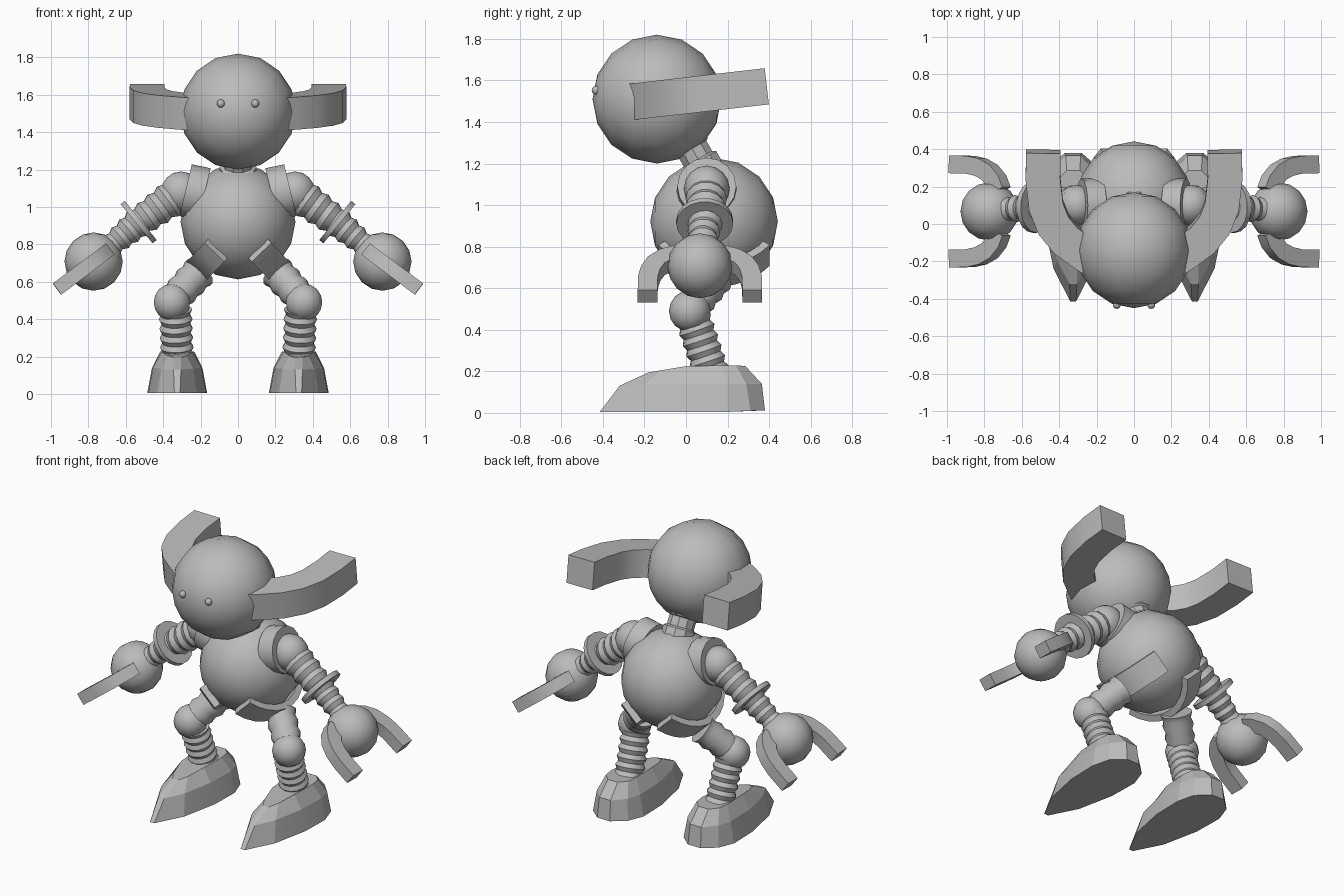
import bpy, bmesh, math
from mathutils import Vector, Matrix

if "Cube" in bpy.data.objects:
    bpy.data.objects.remove(bpy.data.objects["Cube"])

grey = bpy.data.materials.new("grey")
grey.diffuse_color = (0.5, 0.5, 0.5, 1)
grey.use_nodes = True
grey.node_tree.nodes["Principled BSDF"].inputs["Base Color"].default_value = grey.diffuse_color


def finish(name, bm, mirror=True, angle=35):
    """Turn a bmesh into an object, smooth below the angle, mirrored in x."""
    bmesh.ops.recalc_face_normals(bm, faces=bm.faces)
    for f in bm.faces:
        f.smooth = True
    for e in bm.edges:
        e.smooth = e.calc_face_angle(0) < math.radians(angle)
    me = bpy.data.meshes.new(name)
    bm.to_mesh(me)
    bm.free()
    me.materials.append(grey)
    ob = bpy.data.objects.new(name, me)
    bpy.context.collection.objects.link(ob)
    if mirror:
        ob.modifiers.new("mirror", 'MIRROR').use_mirror_merge = False
    return ob


def ball(name, c, r, mirror=True, seg=16, rings=8, rot=0):
    bm = bmesh.new()
    m = Matrix.Translation(c) @ Matrix.Rotation(rot, 4, 'X')
    bmesh.ops.create_uvsphere(bm, u_segments=seg, v_segments=rings, radius=r, matrix=m)
    finish(name, bm, mirror)


def loft(bm, rings):
    """Skin closed rings of equal length and cap both ends."""
    vs = [[bm.verts.new(p) for p in ring] for ring in rings]
    n = len(vs[0])
    for a, b in zip(vs, vs[1:]):
        for i in range(n):
            bm.faces.new((a[i], a[(i + 1) % n], b[(i + 1) % n], b[i]))
    bm.faces.new(vs[0])
    bm.faces.new(vs[-1])


def lathe(name, p0, p1, profile, mirror=True, sides=14, angle=35):
    """Turned part from p0 to p1; profile is (fraction along, radius)."""
    p0, p1 = Vector(p0), Vector(p1)
    q = (p1 - p0).to_track_quat('Z', 'Y')
    rings = []
    for t, r in profile:
        c = p0.lerp(p1, t)
        rings.append([c + q @ Vector((r * math.cos(a), r * math.sin(a), 0))
                      for a in (2 * math.pi * i / sides for i in range(sides))])
    bm = bmesh.new()
    loft(bm, rings)
    finish(name, bm, mirror, angle)


def ribs(n, r0, r1, depth):
    """Bellows profile tapering from r0 to r1."""
    return [(i / (2 * n), r0 + (r1 - r0) * i / (2 * n) - depth * (i % 2))
            for i in range(2 * n + 1)]


def strip(name, origin, u, v, path, width, thick):
    """Rectangular bar swept along a path in the u-v plane."""
    o, u, v = Vector(origin), Vector(u).normalized(), Vector(v).normalized()
    n = u.cross(v)
    pts = [Vector(p) for p in path]
    rings = []
    for i, p in enumerate(pts):
        t = (pts[min(i + 1, len(pts) - 1)] - pts[max(i - 1, 0)]).normalized()
        side = Vector((-t.y, t.x)) * width / 2
        rings.append([o + u * w.x + v * w.y + n * h * thick / 2
                      for w, h in ((p + side, 1), (p - side, 1),
                                   (p - side, -1), (p + side, -1))])
    bm = bmesh.new()
    loft(bm, rings)
    finish(name, bm)


# Head, eyes, torso and neck
ball("head", (0, -0.14, 1.51), 0.31, False, rot=math.pi / 2)
ball("eye", (0.092, -0.432, 1.553), 0.022, seg=10, rings=6)
ball("torso", (0, 0.135, 0.92), 0.307, False, rot=math.pi / 2)
lathe("neck", (0, 0.11, 1.13), (0, -0.02, 1.36),
      [(0, 0.1), (0.36, 0.1), (0.4, 0.082), (0.62, 0.082), (0.64, 0.095), (1, 0.095)],
      False, sides=10, angle=30)

# Curved horns
strip("horn", (0, 0, 1.527), (0, 1, 0.115), (1, 0, 0),
      [(0.39, 0.485), (0.25, 0.487), (0.1, 0.47), (0, 0.43),
       (-0.08, 0.365), (-0.15, 0.27), (-0.2, 0.19)], 0.185, 0.175)

# Shoulder collars and shoulder balls
lathe("shoulder_collar", (0.18, 0.1, 1.066), (0.28, 0.1, 1.09),
      [(0, 0.145), (1, 0.142)], sides=16)
ball("shoulder", (0.305, 0.1, 1.08), 0.11, seg=14)

# Bellows arms with a guard disc at the elbow
lathe("upper_arm", (0.32, 0.1, 1.07), (0.54, 0.09, 0.91), ribs(4, 0.105, 0.085, 0.015))
lathe("elbow_disc", (0.52, 0.09, 0.928), (0.542, 0.09, 0.91), [(0, 0.137), (1, 0.137)], sides=18)
lathe("forearm", (0.54, 0.09, 0.91), (0.72, 0.075, 0.76), ribs(4, 0.085, 0.06, 0.013))

# Hands with a pair of curved claws
hand = (0.772, 0.067, 0.708)
ball("hand", hand, 0.156)
for label, s in (("front", -1), ("back", 1)):
    strip(label + "_claw", hand, (0.8, 0, -0.6), (0, s, 0),
          [(-0.07, 0.11), (-0.045, 0.165), (0.0, 0.21), (0.06, 0.237),
           (0.13, 0.25), (0.245, 0.252)], 0.095, 0.075)

# Hip brackets hugging the lower torso
arc = [math.radians(a) for a in range(-54, 55, 12)]
strip("hip_bracket", (-0.015, 0.135, 0.905), (0.69, 0, -0.72), (0, 1, 0),
      [(0.325 * math.cos(a), 0.312 * math.sin(a)) for a in arc], 0.04, 0.145)

# Legs
lathe("thigh", (0.21, 0.135, 0.65), (0.345, 0.025, 0.505), ribs(3, 0.095, 0.088, 0.012))
ball("knee", (0.353, 0.018, 0.49), 0.1, seg=14)
lathe("shin", (0.335, 0.035, 0.45), (0.325, 0.12, 0.2), ribs(5, 0.09, 0.09, 0.014))

# Boots: stacked plan outlines, each half outline is (half width, y, z)
sole = [(0.015, -0.415, 0.005), (0.105, -0.24, 0.005), (0.155, 0.0, 0.005),
        (0.16, 0.2, 0.005), (0.125, 0.31, 0.01), (0.045, 0.38, 0.012)]
middle = [(0.02, -0.32, 0.13), (0.085, -0.2, 0.135), (0.13, 0.0, 0.14),
          (0.135, 0.2, 0.14), (0.11, 0.29, 0.14), (0.04, 0.365, 0.14)]
top = [(0.02, -0.18, 0.195), (0.05, -0.12, 0.205), (0.08, 0.0, 0.225),
       (0.09, 0.17, 0.228), (0.08, 0.24, 0.228), (0.035, 0.285, 0.226)]
bm = bmesh.new()
loft(bm, [[(0.325 + x, y, z) for x, y, z in half] +
          [(0.325 - x, y, z) for x, y, z in reversed(half)]
          for half in (sole, middle, top)])
finish("boot", bm, angle=12)
